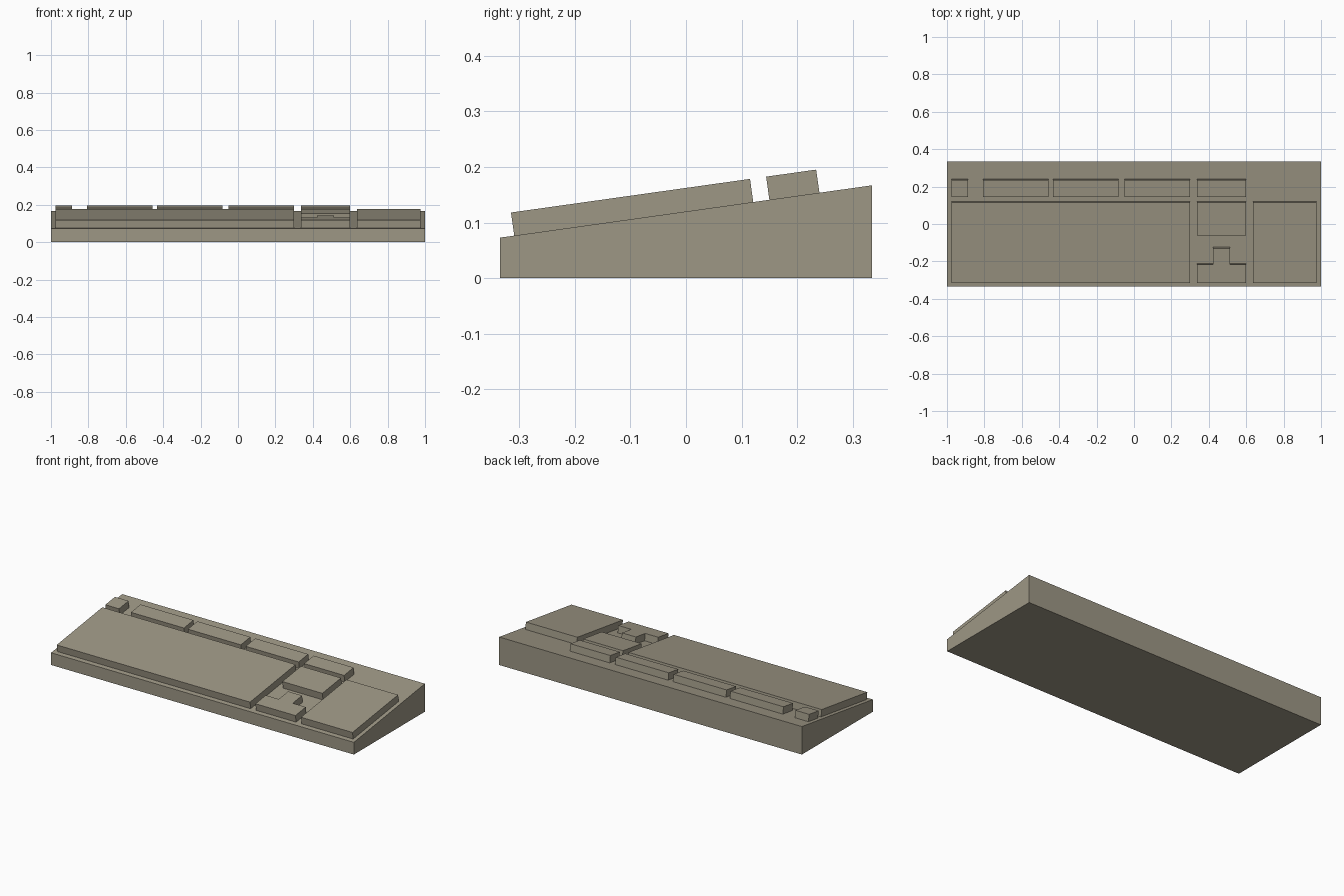
import bpy, bmesh, math
from mathutils import Vector

if "Cube" in bpy.data.objects:
    bpy.data.objects.remove(bpy.data.objects["Cube"])

TILT = math.radians(8)          # slope of the keyboard deck
MID_Z = 0.12                    # deck height at y = 0
KEY_H = 0.042                   # key block height, measured square to the deck
NORMAL = Vector((0, -math.sin(TILT), math.cos(TILT)))

beige = bpy.data.materials.new("warm_grey_beige")
beige.diffuse_color = (0.34, 0.31, 0.235, 1)
beige.use_nodes = True
beige.node_tree.nodes["Principled BSDF"].inputs["Base Color"].default_value = beige.diffuse_color


def deck(x, y):
    return Vector((x, y, MID_Z + y * math.tan(TILT)))


def prism(name, bottom, top):
    """Solid between two matching counter-clockwise loops."""
    bm = bmesh.new()
    b = [bm.verts.new(p) for p in bottom]
    t = [bm.verts.new(p) for p in top]
    n = len(b)
    bm.faces.new(t)
    bm.faces.new(b[::-1])
    for i in range(n):
        j = (i + 1) % n
        bm.faces.new((b[i], b[j], t[j], t[i]))
    mesh = bpy.data.meshes.new(name)
    bm.to_mesh(mesh)
    bm.free()
    mesh.materials.append(beige)
    obj = bpy.data.objects.new(name, mesh)
    bpy.context.collection.objects.link(obj)


def rect(x0, x1, y0, y1):
    return [(x0, y0), (x1, y0), (x1, y1), (x0, y1)]


def key_block(name, outline):
    """Raised block standing square to the sloping deck."""
    base = [deck(x, y) for x, y in outline]
    prism(name, [p - NORMAL * 0.002 for p in base], [p + NORMAL * KEY_H for p in base])


# wedge-shaped case
case = rect(-1, 1, -0.335, 0.335)
prism("case", [Vector((x, y, 0)) for x, y in case], [deck(x, y) for x, y in case])

# large key areas
key_block("main_keys", rect(-0.977, 0.30, -0.309, 0.121))
key_block("number_pad", rect(0.637, 0.977, -0.309, 0.121))
key_block("navigation_keys", rect(0.336, 0.60, -0.055, 0.121))

# function row
for i, (x0, x1) in enumerate([(-0.977, -0.887), (-0.808, -0.458), (-0.432, -0.082),
                              (-0.05, 0.30), (0.336, 0.60)]):
    key_block(f"function_keys_{i + 1}", rect(x0, x1, 0.15, 0.24))

# inverted-T arrow keys
key_block("arrow_keys", [(0.336, -0.309), (0.60, -0.309), (0.60, -0.212), (0.514, -0.212),
                         (0.514, -0.124), (0.422, -0.124), (0.422, -0.212), (0.336, -0.212)])
